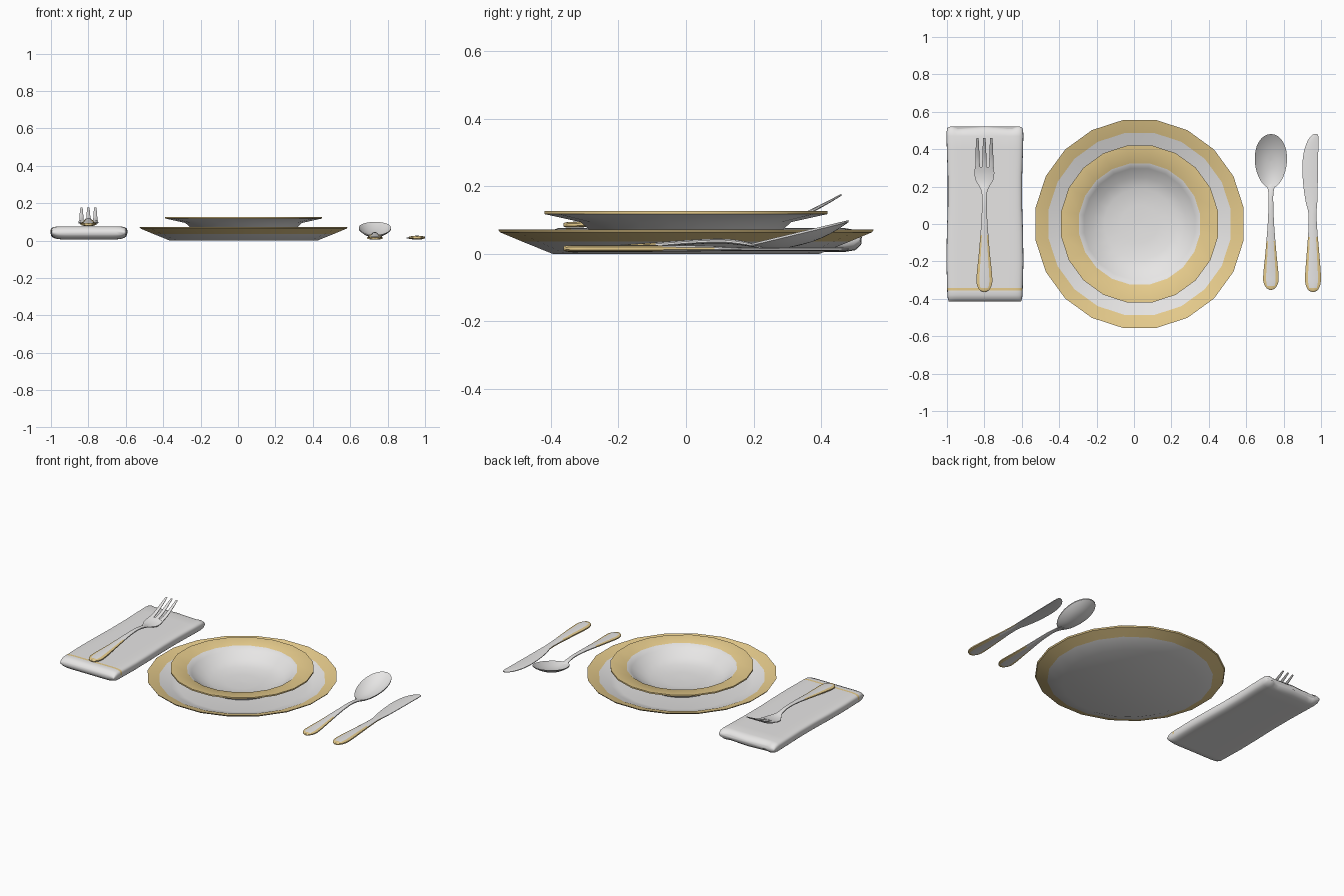
import bpy, bmesh, math
from mathutils import Vector

if "Cube" in bpy.data.objects:
    bpy.data.objects.remove(bpy.data.objects["Cube"])


def material(name, col):
    m = bpy.data.materials.new(name)
    m.diffuse_color = (*col, 1)
    m.use_nodes = True
    m.node_tree.nodes["Principled BSDF"].inputs["Base Color"].default_value = m.diffuse_color
    return m


MATS = [material("porcelain white", (0.80, 0.79, 0.785)), material("pale gold", (0.82, 0.62, 0.27))]


def finish(bm, name, angle=40):
    bmesh.ops.remove_doubles(bm, verts=bm.verts, dist=1e-5)
    bmesh.ops.recalc_face_normals(bm, faces=bm.faces)
    me = bpy.data.meshes.new(name)
    bm.to_mesh(me)
    bm.free()
    for m in MATS:
        me.materials.append(m)
    ob = bpy.data.objects.new(name, me)
    bpy.context.collection.objects.link(ob)
    bpy.ops.object.select_all(action='DESELECT')
    ob.select_set(True)
    bpy.context.view_layer.objects.active = ob
    bpy.ops.object.shade_smooth_by_angle(angle=math.radians(angle))
    return ob


def skin(bm, rings, rule, caps=True):
    """Bridge closed rings of points; rule(ring, side, centre) gives the colour."""
    vr = [[bm.verts.new(p) for p in r] for r in rings]
    n = len(vr[0])
    for i in range(len(vr) - 1):
        for j in range(n):
            f = bm.faces.new((vr[i][j], vr[i][(j + 1) % n], vr[i + 1][(j + 1) % n], vr[i + 1][j]))
            f.material_index = rule(i, j, f.calc_center_median())
    if caps:
        for k, i in ((0, 0), (-1, len(vr) - 2)):
            f = bm.faces.new(vr[k])
            f.material_index = rule(i, 0, f.calc_center_median())


def lathe(name, profile, gold, cx=0.03, n=20):
    bm = bmesh.new()
    rings = []
    for r, z in profile:
        r = max(r, 0.0005)
        rings.append([(cx + r * math.cos((k + .5) * math.tau / n),
                       r * math.sin((k + .5) * math.tau / n), z) for k in range(n)])
    skin(bm, rings, lambda i, j, c: int(i in gold))
    return finish(bm, name, 35)


def spline(pts, steps=5):
    """Catmull-Rom through rows of numbers."""
    out = []
    for i in range(len(pts) - 1):
        p = [pts[max(0, min(len(pts) - 1, i + k))] for k in (-1, 0, 1, 2)]
        for s in range(steps):
            t = s / steps
            out.append([.5 * (2 * b + (c - a) * t + (2 * a - 5 * b + 4 * c - d) * t * t
                              + (3 * b - a - 3 * c + d) * t ** 3) for a, b, c, d in zip(*p)])
    return out + [list(pts[-1])]


# cross-section of cutlery: outer strips are the bevelled edge
SECTION = [(-1, -.4), (-1, .4), (-.62, .9), (0, 1), (.62, .9), (1, .4), (1, -.4), (.62, -.9), (0, -1), (-.62, -.9)]
EDGE = {0, 1, 4, 5, 6, 9}


def bar(bm, stations, gold_y=-9, end_y=-9):
    """Stations are (y, x, half width, z, half thickness)."""
    rows = spline(stations)
    rings = [[(x + a * w, y, z + b * t) for a, b in SECTION] for y, x, w, z, t in rows]
    skin(bm, rings, lambda i, j, c: int(c.y < end_y or (c.y < gold_y and j in EDGE)))


# ---- plates
lathe("charger_plate", [(0, 0), (.40, 0), (.49, .036), (.558, .064), (.563, .072),
                        (.493, .053), (.42, .022), (.38, .013), (0, .012)], {2, 3, 4})
lathe("soup_bowl", [(0, .015), (.22, .016), (.285, .066), (.315, .094), (.425, .118), (.425, .127),
                    (.328, .117), (.30, .096), (.25, .06), (.19, .04), (.1, .032), (0, .03)], {4, 5})

# ---- folded napkin
bm = bmesh.new()
ys = [-.415, -.411, -.40, -.38, -.356, -.341, -.2, -.05, .1, .25, .4, .47, .495, .51, .515]
rings = []
N = 36
for y in ys:
    d = min(y + .415, .515 - y)
    e = math.sqrt(max(.06, 1 - max(0, 1 - d / .04) ** 2))
    ring = []
    for k in range(N):
        a = math.tau * k / N
        c, s = math.cos(a), math.sin(a)
        px = math.copysign(abs(c) ** .3, c)
        pz = math.copysign(abs(s) ** .5, s)
        hw = (.202 - .004 * math.sin(9 * y)) * (.955 + .045 * e)
        if pz < 0:
            hw *= 1 - .1 * pz * pz
        top = .035 + .004 * abs(px) ** 4
        yy = y + (.006 * math.cos(14 * px) if y > .48 else 0)
        ring.append((-.797 + px * hw, yy, .041 + pz * top * e))
    rings.append(ring)
skin(bm, rings, lambda i, j, c: int(-.356 < c.y < -.341 and c.z > .045))
finish(bm, "napkin", 60)

# ---- fork
FX = -.80
bm = bmesh.new()
bar(bm, [(-.363, FX, .006, .086, .005), (-.352, FX, .026, .086, .008), (-.32, FX, .041, .087, .009),
         (-.27, FX, .041, .09, .009), (-.15, FX, .029, .098, .008), (0, FX, .017, .111, .007),
         (.1, FX, .013, .114, .007), (.17, FX, .015, .104, .007), (.205, FX, .03, .096, .006),
         (.235, FX, .047, .093, .006), (.27, FX, .053, .096, .006), (.305, FX, .050, .104, .006)], -.05, -.343)
for k in (-1, 0, 1):
    bar(bm, [(.295, FX + k * .036, .013, .101, .006), (.35, FX + k * .037, .011, .117, .006),
             (.41, FX + k * .037, .009, .147, .005), (.46, FX + k * .037, .006, .175, .003)])
finish(bm, "fork")

# ---- spoon
SX = .732
bm = bmesh.new()
bar(bm, [(-.352, SX, .006, .012, .005), (-.342, SX, .024, .012, .007), (-.31, SX, .040, .013, .008),
         (-.26, SX, .040, .015, .008), (-.15, SX, .029, .022, .008), (0, SX, .017, .034, .007),
         (.1, SX, .013, .038, .007), (.16, SX, .013, .033, .007), (.2, SX, .02, .025, .005),
         (.225, SX, .026, .018, .003)], -.08, -.332)
finish(bm, "spoon_handle")
bm = bmesh.new()
M = 32


def bowl_ring(r, drop):
    out = []
    for k in range(M):
        a = math.tau * k / M
        y = .336 + .145 * r * math.sin(a)
        x = SX + .086 * r * math.cos(a) * (1 + .1 * math.sin(a))
        z = .03 + (y - .19) * .24 - .034 * (1 - r ** 2.2) - drop
        out.append((x, y, max(z, .003)))
    return out


radii = [.02, .25, .45, .63, .8, .92, 1]
skin(bm, [bowl_ring(r, .006) for r in radii] + [bowl_ring(r, 0) for r in reversed(radii)],
     lambda i, j, c: 0)
finish(bm, "spoon_bowl", 50)

# ---- knife
bm = bmesh.new()
bar(bm, [(-.363, .957, .006, .016, .006), (-.352, .957, .026, .016, .009), (-.32, .957, .040, .016, .01),
         (-.27, .957, .042, .016, .01), (-.15, .957, .033, .016, .01), (-.02, .956, .023, .016, .009),
         (.06, .954, .022, .016, .008), (.12, .949, .031, .015, .006), (.2, .944, .038, .014, .005),
         (.3, .942, .042, .014, .005), (.38, .946, .039, .014, .005), (.44, .956, .030, .014, .005),
         (.47, .966, .019, .014, .004), (.482, .971, .008, .014, .003)], -.06, -.343)
# gold outer flank of the handle runs on to the blade
for f in bm.faces:
    c = f.calc_center_median()
    if c.y < .08 and abs(f.normal.x) > .9 or (c.y < .08 and abs(c.z - .016) < .002 and len(f.verts) == 4):
        f.material_index = 1
finish(bm, "knife")
